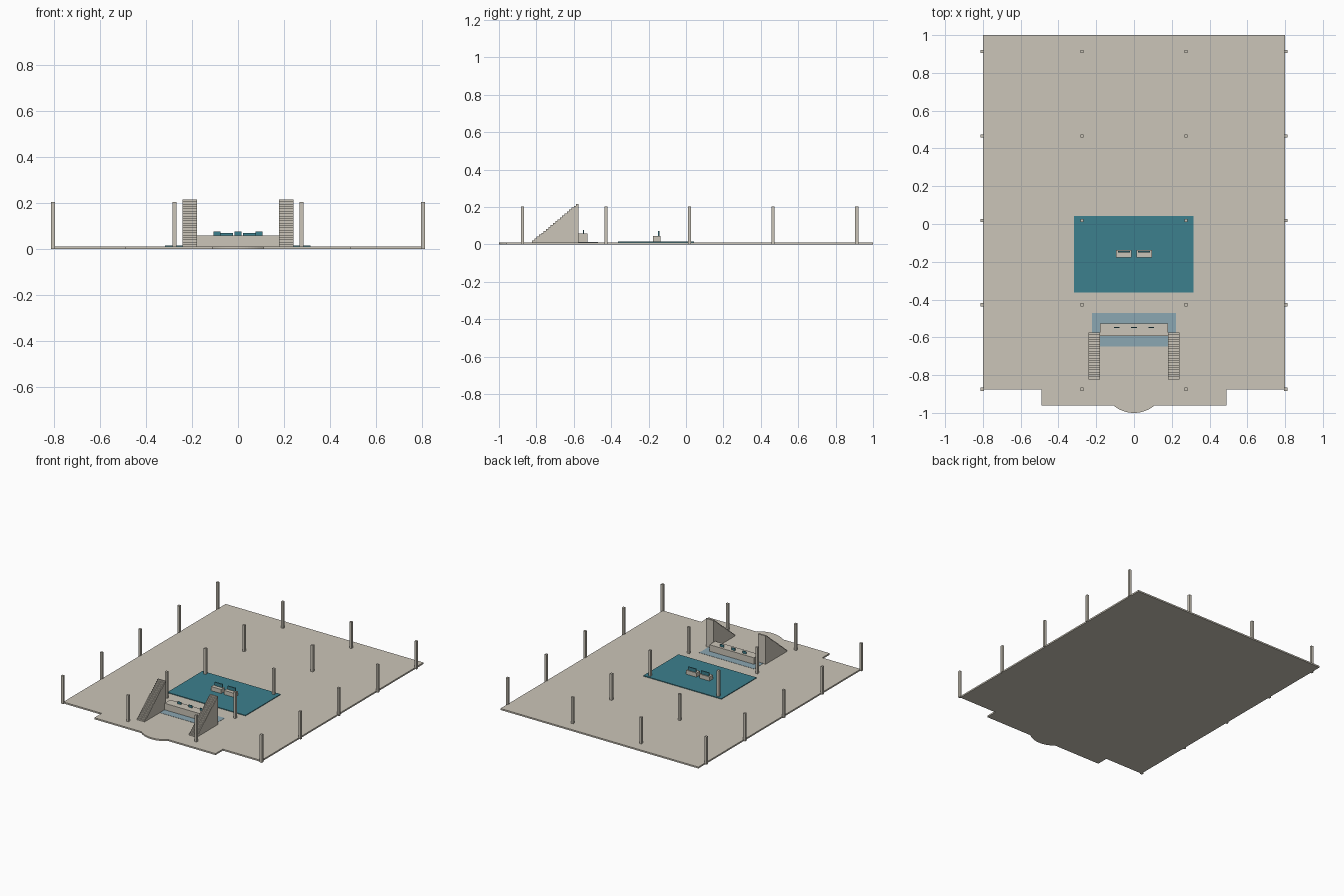
import bpy
import bmesh
import math

cube = bpy.data.objects.get("Cube")
if cube:
    bpy.data.objects.remove(cube, do_unlink=True)


def make_material(name, rgb):
    mat = bpy.data.materials.new(name)
    mat.use_nodes = True
    colour = (*rgb, 1.0)
    mat.diffuse_color = colour
    mat.node_tree.nodes["Principled BSDF"].inputs["Base Color"].default_value = colour
    return mat


STONE = make_material("warm stone", (0.60, 0.56, 0.48))
TEAL = make_material("deep teal", (0.045, 0.215, 0.27))
PALE = make_material("pale blue", (0.26, 0.385, 0.445))


def add_prism(name, outline, offset, mat):
    """Extrude a closed outline of 3D points along an offset."""
    bm = bmesh.new()
    face = bm.faces.new([bm.verts.new(p) for p in outline])
    result = bmesh.ops.extrude_face_region(bm, geom=[face])
    moved = [v for v in result["geom"] if isinstance(v, bmesh.types.BMVert)]
    bmesh.ops.translate(bm, verts=moved, vec=offset)
    bmesh.ops.recalc_face_normals(bm, faces=bm.faces)
    mesh = bpy.data.meshes.new(name)
    bm.to_mesh(mesh)
    bm.free()
    mesh.materials.append(mat)
    obj = bpy.data.objects.new(name, mesh)
    bpy.context.collection.objects.link(obj)
    return obj


def add_box(name, x, y, z, mat):
    """Box from (low, high) ranges on each axis."""
    outline = [(x[0], y[0], z[0]), (x[1], y[0], z[0]),
               (x[1], y[1], z[0]), (x[0], y[1], z[0])]
    return add_prism(name, outline, (0, 0, z[1] - z[0]), mat)


FLOOR = 0.011

# Floor slab with a front porch and a rounded apron
half = [(0.80, 1.0), (0.80, -0.875), (0.49, -0.875), (0.49, -0.96)]
apron_half, apron_depth, segments = 0.11, 0.04, 16
radius = (apron_half ** 2 + apron_depth ** 2) / (2 * apron_depth)
sweep = math.asin(apron_half / radius)
arc = []
for i in range(segments + 1):
    a = sweep * (1 - 2 * i / segments)
    arc.append((radius * math.sin(a), radius - 1 - radius * math.cos(a)))
outline = half + arc + [(-x, y) for x, y in reversed(half)]
add_prism("floor_slab", [(x, y, 0) for x, y in outline], (0, 0, FLOOR), STONE)

# Grid of square columns
c = 0.0085
for row in range(5):
    y = -0.875 + 0.447 * row
    for col, x in enumerate((-0.803, -0.276, 0.276, 0.803)):
        add_box(f"column_{row}_{col}", (x - c, x + c), (y - c, y + c),
                (0, 0.204), STONE)

# Floor coverings
add_box("main_carpet", (-0.317, 0.315), (-0.363, 0.043), (FLOOR, 0.016), TEAL)
add_box("desk_rug", (-0.222, 0.222), (-0.648, -0.47), (FLOOR, 0.0125), PALE)

# Two solid staircases rising toward the back
steps, front, back, top = 20, -0.823, -0.575, 0.217
run, rise = (back - front) / steps, (top - FLOOR) / steps
profile = [(back, FLOOR), (front, FLOOR)]
for i in range(steps):
    z = FLOOR + rise * (i + 1)
    profile += [(front + run * i, z), (front + run * (i + 1), z)]
for side, x in (("right", -0.242), ("left", 0.179)):
    add_prism(f"staircase_{side}", [(x, y, z) for y, z in profile],
              (0.063, 0, 0), STONE)

# Reception desk with three screens
add_box("reception_desk", (-0.18, 0.18), (-0.593, -0.527), (FLOOR, 0.06), STONE)
for i, x in enumerate((-0.091, 0, 0.091)):
    add_box(f"desk_screen_{i}", (x - 0.015, x + 0.015), (-0.55, -0.545),
            (0.06, 0.077), TEAL)

# Two counters on the carpet, each with a wide screen
for side, s in (("right", -1), ("left", 1)):
    x = 0.053 * s
    add_box(f"counter_{side}", (x - 0.041, x + 0.041), (-0.177, -0.137),
            (0.016, 0.046), STONE)
    add_box(f"counter_screen_{side}", (x - 0.032, x + 0.032), (-0.151, -0.143),
            (0.046, 0.071), TEAL)
